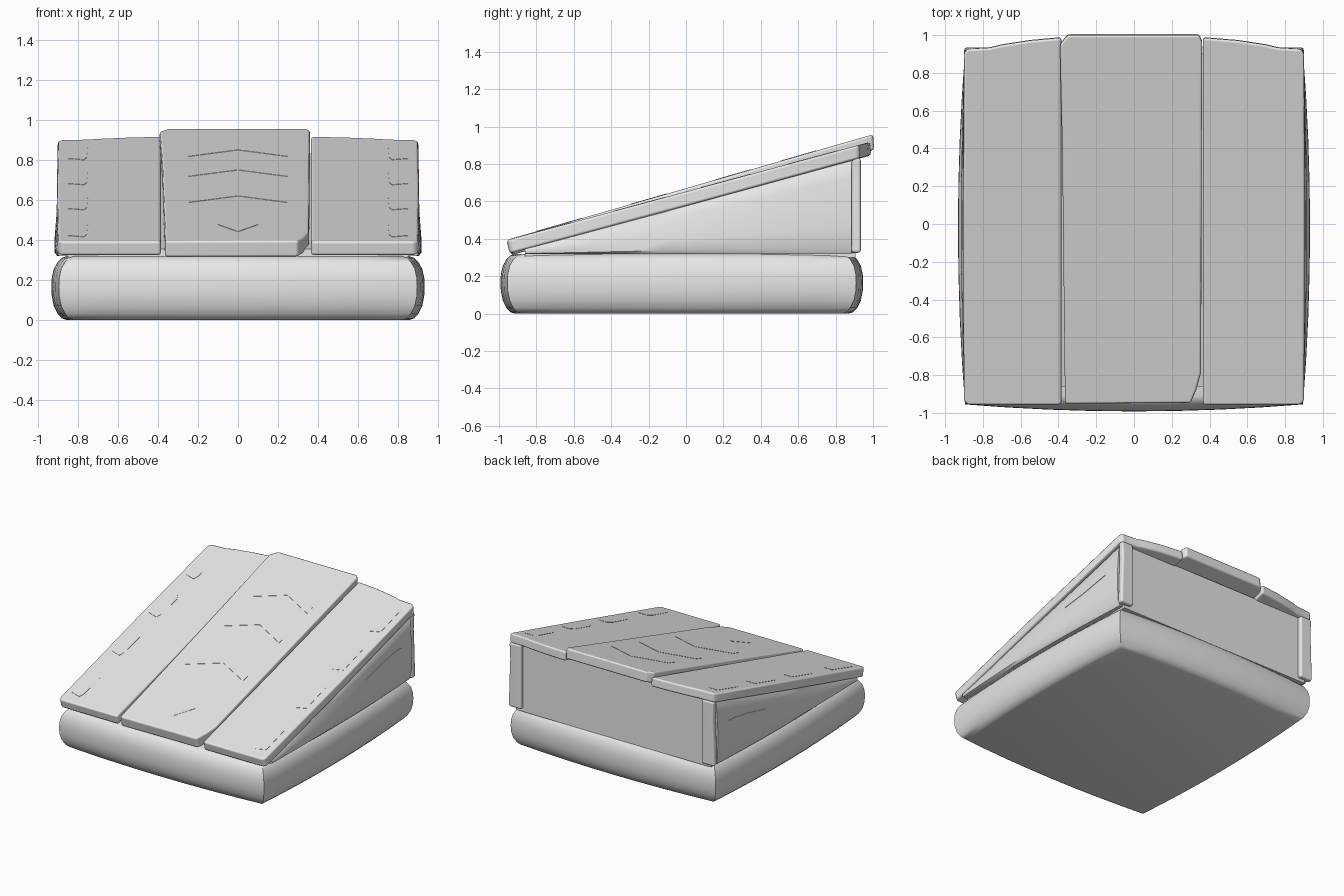
import bpy, bmesh, math

if "Cube" in bpy.data.objects:
    bpy.data.objects.remove(bpy.data.objects["Cube"])

gray = bpy.data.materials.new("plain gray")
gray.diffuse_color = (0.8, 0.8, 0.8, 1)
gray.use_nodes = True
gray.node_tree.nodes["Principled BSDF"].inputs["Base Color"].default_value = gray.diffuse_color


def loft(name, rings, bevel=0.0):
    """Skin a list of equal-length closed rings and cap both ends."""
    bm = bmesh.new()
    vs = [[bm.verts.new(p) for p in ring] for ring in rings]
    n = len(rings[0])
    for a, b in zip(vs, vs[1:]):
        for i in range(n):
            j = (i + 1) % n
            bm.faces.new((a[i], a[j], b[j], b[i]))
    bm.faces.new(vs[0][::-1])
    bm.faces.new(vs[-1])
    bmesh.ops.recalc_face_normals(bm, faces=bm.faces)
    me = bpy.data.meshes.new(name)
    bm.to_mesh(me)
    bm.free()
    me.materials.append(gray)
    ob = bpy.data.objects.new(name, me)
    bpy.context.collection.objects.link(ob)
    bpy.ops.object.select_all(action='DESELECT')
    ob.select_set(True)
    bpy.context.view_layer.objects.active = ob
    bpy.ops.object.shade_smooth_by_angle(angle=math.radians(40))
    if bevel:
        m = ob.modifiers.new("soft edges", 'BEVEL')
        m.width, m.segments, m.limit_method = bevel, 2, 'ANGLE'
        m.angle_limit = math.radians(35)
        m.harden_normals = True
    return ob


def side_top(y):
    return 0.652 + 0.27 * y


def mid_top(y):
    return 0.67 + 0.288 * y


# Cushion-like base: four bowed sides with a rounded cross-section
def base_ring(z, inset, n=8):
    hx, y0, y1, bow = 0.895 - inset, -0.955 + inset, 0.91 - inset, 0.037
    c = [(-hx, y0), (hx, y0), (hx, y1), (-hx, y1)]
    out = [(0, -1), (1, 0), (0, 1), (-1, 0)]
    pts = []
    for k in range(4):
        a, b = c[k], c[(k + 1) % 4]
        for i in range(n):
            t = i / n
            w = bow * 4 * t * (1 - t)
            pts.append((a[0] + (b[0] - a[0]) * t + out[k][0] * w,
                        a[1] + (b[1] - a[1]) * t + out[k][1] * w, z))
    return pts


profile = [(0, 0.075), (0.008, 0.052), (0.03, 0.032), (0.07, 0.012), (0.12, 0.002), (0.165, 0),
           (0.21, 0.002), (0.255, 0.012), (0.29, 0.032), (0.31, 0.052), (0.318, 0.075)]
loft("base", [base_ring(z, i) for z, i in profile])

# Wedge core, whose rear face is the back panel
loft("wedge_core", [[(x, -0.86, 0.3), (x, 0.905, 0.3), (x, 0.905, side_top(0.905) - 0.065),
                     (x, -0.86, side_top(-0.86) - 0.065)] for x in (-0.85, 0.85)])


# Triangular side panels, bulging gently outward
def panel_x(y, s):
    return 0.882 + 0.035 * math.cos(y * 1.5) * (1 - s) + 0.012 * math.sin(math.pi * s)


def panel_ring(y, sx):
    top = side_top(y) - 0.067
    zb = 0.318
    ring = [(sx * 0.8, y, zb)]
    ring += [(sx * (panel_x(y, s) - (0.015 if s in (0, 1) else 0)), y, zb + (top - zb) * s)
             for s in (0, 0.08, 0.3, 0.55, 0.8, 0.95, 1)]
    return ring + [(sx * 0.8, y, top)]


for sx, side in ((-1, "left"), (1, "right")):
    loft(side + "_side_panel", [panel_ring(-0.86 + 1.745 * i / 12, sx) for i in range(13)])

    # Rear corner post
    loft(side + "_corner_post",
         [[(sx * x, y, z) for x, y in ((0.79, 0.86), (0.9 - d, 0.89), (0.9 - d, 0.935), (0.79, 0.935))]
          for z, d in ((0.325, 0), (0.55, 0.006), (0.7, 0.012), (0.832, 0.006))], 0.015)

    # Split grain on the side panel
    def on_panel(y, z, lift):
        s = (z - 0.318) / (side_top(y) - 0.067 - 0.318)
        return (sx * (panel_x(y, s) + lift), y, z)
    crack = [(0.3, 0.545), (0.5, 0.572), (0.75, 0.622), (0.68, 0.622), (0.5, 0.59)]
    loft(side + "_grain_split", [[on_panel(y, z, d) for y, z in crack] for d in (-0.006, 0.003)])


# Sloping planks from a plan outline
def plank(name, outline, f, thick):
    loft(name, [[(x, y, f(y)) for x, y in outline],
                [(x, y + 0.25 * thick * (0.3 if y > 0 else 1), f(y) - thick) for x, y in outline]], 0.014)


for sx, side, inner in ((-1, "left", 0.385), (1, "right", 0.365)):
    plank(side + "_plank", [(sx * x, y) for x, y in (
        (inner, -0.96), (0.88, -0.96), (0.9, -0.94), (0.905, 0.0), (0.9, 0.9), (0.885, 0.925),
        (0.76, 0.932), (0.7, 0.947), (0.55, 0.97), (inner, 0.985))], side_top, 0.072)

plank("centre_plank", [(-0.365, -0.955), (0.3, -0.95), (0.33, -0.88), (0.355, -0.79), (0.36, 0.965),
                       (0.345, 1.0), (-0.35, 1.0), (-0.392, 0.95), (-0.38, 0.4)], mid_top, 0.083)


# Thin markings on the planks, laid out by front-view x and z
def marking(name, pts, f):
    c, m = f(0), f(1) - f(0)
    loft(name, [[(x, (z - c) / m, z + d) for x, z in pts] for d in (-0.004, 0.002)])


for i, z in enumerate((0.87, 0.77, 0.64)):
    marking(f"chevron_{i + 1}", [(0, z), (0.25, z - 0.035), (0.25, z - 0.055), (0, z - 0.022),
                                 (-0.25, z - 0.055), (-0.25, z - 0.035)], mid_top)
marking("diamond", [(0, 0.51), (0.1, 0.475), (0, 0.44), (-0.1, 0.475)], mid_top)
for sx, side in ((-1, "left"), (1, "right")):
    for i, z in enumerate((0.835, 0.71, 0.585, 0.45)):
        marking(f"{side}_edge_mark_{i + 1}", [(sx * (0.8 + x), z + h) for x, h in (
            (-0.05, 0.025), (-0.03, 0.036), (0.045, 0.036), (0.05, -0.03), (-0.03, -0.036),
            (-0.045, -0.025))], side_top)
